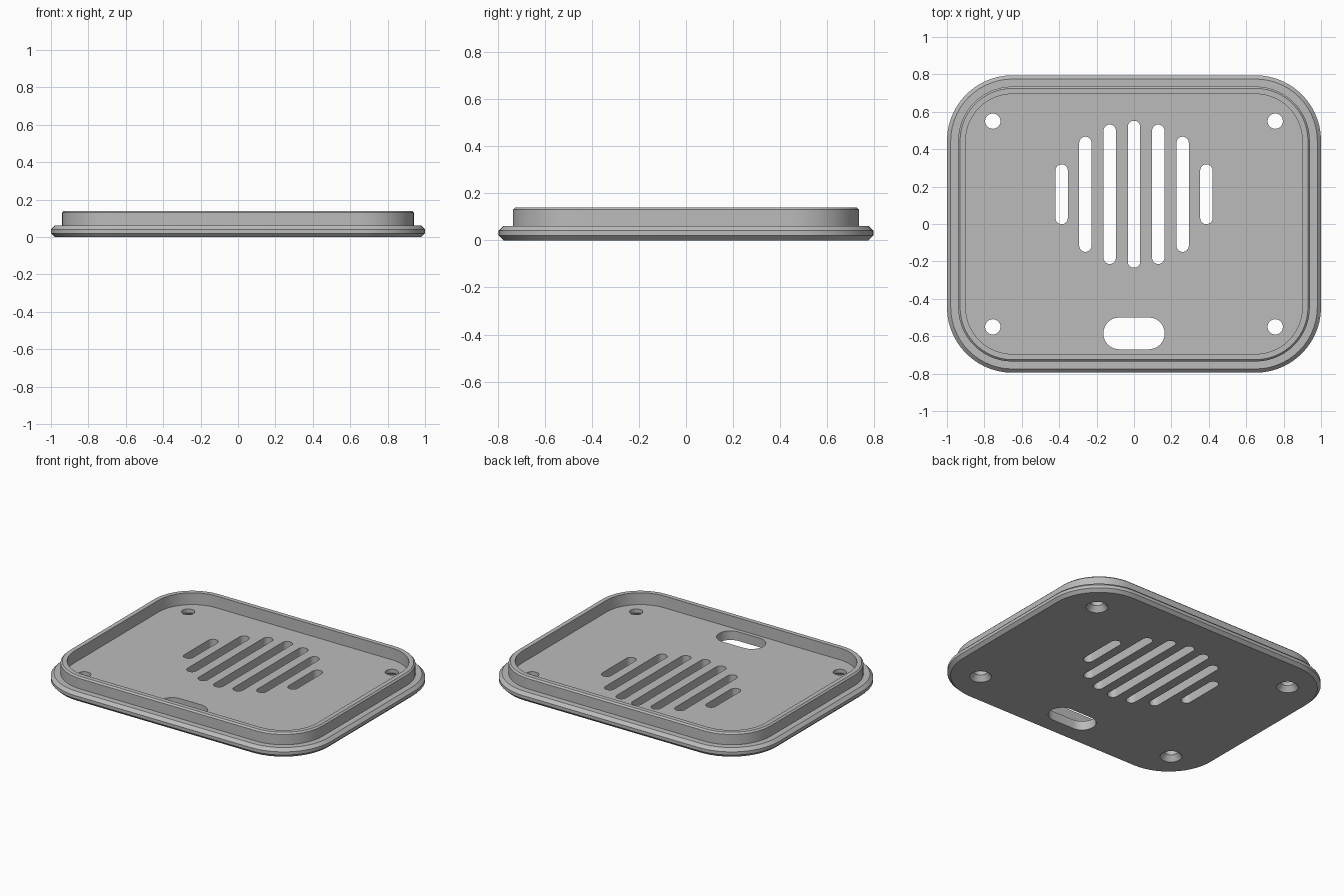
import bpy, bmesh, math

if "Cube" in bpy.data.objects:
    bpy.data.objects.remove(bpy.data.objects["Cube"])

HX, HY, R = 1.0, 0.795, 0.35      # base plate half sizes and corner radius


def outline(hx, hy, r, n=14):
    """Rounded rectangle, counter-clockwise."""
    pts = []
    for k, (sx, sy) in enumerate([(1, 1), (-1, 1), (-1, -1), (1, -1)]):
        for i in range(n + 1):
            a = math.pi / 2 * (k + i / n)
            p = (sx * (hx - r) + r * math.cos(a), sy * (hy - r) + r * math.sin(a))
            if not pts or math.dist(p, pts[-1]) > 1e-5:
                pts.append(p)
    if math.dist(pts[0], pts[-1]) < 1e-5:
        pts.pop()
    return pts


def loft(name, rings, cx=0, cy=0):
    """Closed solid through stacked (outline, z) rings."""
    bm = bmesh.new()
    loops = [[bm.verts.new((x + cx, y + cy, z)) for x, y in pts] for pts, z in rings]
    for a, b in zip(loops, loops[1:]):
        n = len(a)
        for i in range(n):
            j = (i + 1) % n
            bm.faces.new((a[i], a[j], b[j], b[i]))
    bm.faces.new(loops[0][::-1])
    bm.faces.new(loops[-1])
    bmesh.ops.recalc_face_normals(bm, faces=bm.faces)
    me = bpy.data.meshes.new(name)
    bm.to_mesh(me)
    bm.free()
    ob = bpy.data.objects.new(name, me)
    bpy.context.collection.objects.link(ob)
    return ob


# Cover plate with chamfered rim and raised lip: (inset, height) profile
profile = [(0.02, 0), (0, 0.02), (0, 0.041), (0.02, 0.061), (0.06, 0.061),
           (0.06, 0.13), (0.07, 0.14), (0.10, 0.14), (0.10, 0.061)]
cover = loft("cover_plate", [(outline(HX - d, HY - d, R - d), z) for d, z in profile])

cutters = []


def cut_slot(cx, cy, hx, hy):
    pts = outline(hx, hy, min(hx, hy), 8)
    cutters.append(loft("slot_cutter", [(pts, -0.1), (pts, 0.1)], cx, cy))


# Vent slots arranged in a circle
for x, half in [(0, 0.393), (0.13, 0.373), (0.26, 0.308), (0.387, 0.16)]:
    for s in ([1] if x == 0 else [1, -1]):
        cut_slot(s * x, 0.159, 0.033, half)

# Cable opening
cut_slot(0, -0.585, 0.164, 0.085)

# Countersunk screw holes, wide at the underside
for sx in (1, -1):
    for sy in (1, -1):
        rings = [(outline(r, r, r, 8), z) for r, z in
                 [(0.067, -0.05), (0.067, 0.0), (0.041, 0.035), (0.041, 0.1)]]
        cutters.append(loft("screw_cutter", rings, sx * 0.755, sy * 0.55))

for c in cutters:
    c.hide_render = True
    m = cover.modifiers.new("cut", 'BOOLEAN')
    m.operation, m.solver, m.object = 'DIFFERENCE', 'EXACT', c

# Bake the cuts and remove the cutters
deps = bpy.context.evaluated_depsgraph_get()
baked = bpy.data.meshes.new_from_object(cover.evaluated_get(deps))
cover.modifiers.clear()
cover.data = baked
for c in cutters:
    bpy.data.objects.remove(c)

grey = bpy.data.materials.new("grey plastic")
grey.diffuse_color = (0.5, 0.5, 0.5, 1)
grey.use_nodes = True
grey.node_tree.nodes["Principled BSDF"].inputs["Base Color"].default_value = grey.diffuse_color
cover.data.materials.clear()
cover.data.materials.append(grey)

bpy.context.view_layer.objects.active = cover
cover.select_set(True)
bpy.ops.object.shade_smooth_by_angle(angle=math.radians(25))
